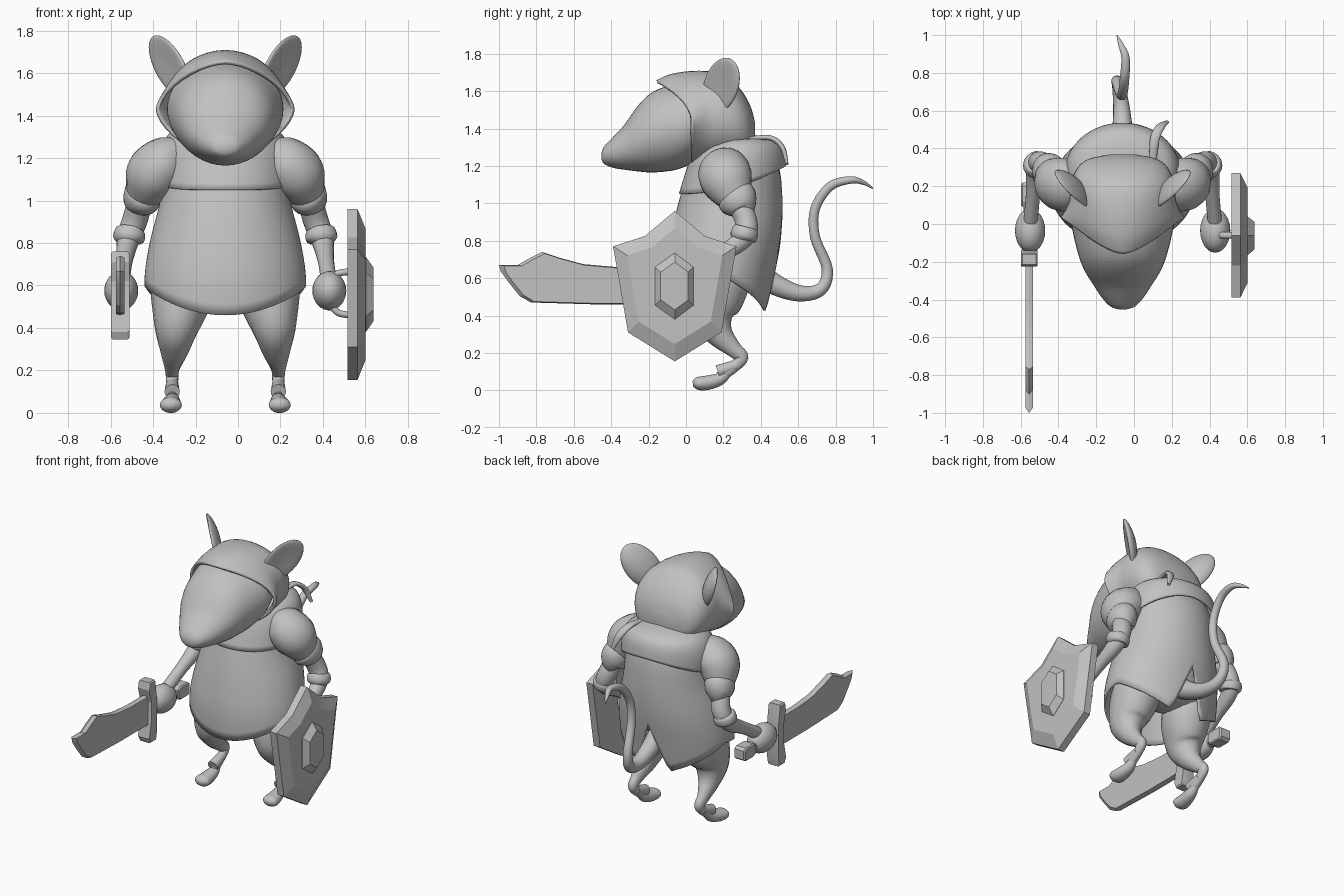
import bpy, bmesh, math
from mathutils import Vector

CX = -0.06                      # the figure's own mirror line
grey = bpy.data.materials.new("plain grey")
grey.diffuse_color = (0.54, 0.54, 0.54, 1)


def finish(name, bm, angle=40, thick=0):
    bmesh.ops.recalc_face_normals(bm, faces=bm.faces)
    me = bpy.data.meshes.new(name)
    bm.to_mesh(me)
    bm.free()
    me.polygons.foreach_set("use_smooth", [True] * len(me.polygons))
    me.set_sharp_from_angle(angle=math.radians(angle))
    me.materials.append(grey)
    ob = bpy.data.objects.new(name, me)
    bpy.context.collection.objects.link(ob)
    if thick:
        m = ob.modifiers.new("thickness", "SOLIDIFY")
        m.thickness, m.offset = thick, 0
    return ob


def spline(rows, n=5):
    """Catmull-Rom through rows of numbers."""
    out = []
    for i in range(len(rows) - 1):
        a, b, c, d = (rows[max(i - 1, 0)], rows[i], rows[i + 1], rows[min(i + 2, len(rows) - 1)])
        for k in range(n):
            t = k / n
            out.append([q + 0.5 * t * (r - p + t * (2 * p - 5 * q + 4 * r - s + t * (3 * (q - r) + s - p)))
                        for p, q, r, s in zip(a, b, c, d)])
    return out + [list(rows[-1])]


def loft(name, rings, cap0=True, cap1=True, angle=40, thick=0):
    bm = bmesh.new()
    vs = [[bm.verts.new(p) for p in r] for r in rings]
    n = len(vs[0])
    for a, b in zip(vs, vs[1:]):
        for i in range(n):
            j = (i + 1) % n
            bm.faces.new((a[i], a[j], b[j], b[i]))
    if cap0:
        bm.faces.new(vs[0])
    if cap1:
        bm.faces.new(vs[-1])
    return finish(name, bm, angle, thick)


def tube(name, pts, s=1, ref=(1, 0, 0), seg=18, n=5):
    """Swept round section; rows are offset x, y, z, side radius, depth radius."""
    rows = spline(pts, n)
    c = [Vector((CX + s * r[0], r[1], r[2])) for r in rows]
    rings = []
    for i, r in enumerate(rows):
        t = (c[min(i + 1, len(c) - 1)] - c[max(i - 1, 0)]).normalized()
        side = Vector(ref)
        side = (side - t * side.dot(t)).normalized()
        up = t.cross(side)
        rings.append([c[i] + side * r[3] * math.cos(2 * math.pi * k / seg)
                      + up * r[4] * math.sin(2 * math.pi * k / seg) for k in range(seg)])
    return loft(name, rings, angle=55)


def ball(name, centre, ax, ay, az, cup=0):
    """Ellipsoid on three axis vectors, optionally cupped along the second."""
    bm = bmesh.new()
    bmesh.ops.create_uvsphere(bm, u_segments=24, v_segments=16, radius=1)
    for v in bm.verts:
        x, y, z = v.co
        y += cup * (x * x + z * z)
        v.co = Vector(centre) + Vector(ax) * x + Vector(ay) * y + Vector(az) * z
    return finish(name, bm, 60)


def garment(name, table, low, top, rows=16, seg=72):
    """Cloth shell; table rows are z, half width, front y, back y."""
    dense = spline(table, 6)

    def look(z):
        for a, b in zip(dense, dense[1:]):
            if z <= b[0]:
                t = (z - a[0]) / (b[0] - a[0])
                return [p + (q - p) * t for p, q in zip(a, b)]
        return dense[-1]
    rings = []
    for i in range(rows + 1):
        ring = []
        for k in range(seg):
            a = 2 * math.pi * k / seg
            z = low(a) + (top - low(a)) * i / rows
            _, w, f, b = look(z)
            ring.append((CX + w * math.sin(a), (f + b) / 2 - (b - f) / 2 * math.cos(a), z))
        rings.append(ring)
    return loft(name, rings, cap0=False, thick=0.012)


def section(y, top, bot, w, shift=0, p=1.0, seg=40):
    """Upright head section, its top pushed forward by shift."""
    ring = []
    for k in range(seg):
        a = 2 * math.pi * k / seg
        sn, cs = math.sin(a), math.cos(a)
        ring.append((CX + math.copysign(abs(sn) ** p, sn) * w, y - shift * max(0, cs) ** 2.6,
                     (top + bot) / 2 + (top - bot) / 2 * math.copysign(abs(cs) ** p, cs)))
    return ring


def plate(name, outline, centre, layers):
    """Flat-faced plate; outline in (y, z), layers are (x, scale)."""
    cy, cz = centre
    rings = [[(x, cy + (y - cy) * k, cz + (z - cz) * k) for y, z in outline] for x, k in layers]
    return loft(name, rings, angle=15)


# tunic with a slit at the back for the tail
def hem(a):
    b = abs((a + math.pi) % (2 * math.pi) - math.pi)        # 0 front, pi back
    if b < 1.7:
        return 0.46 + 0.14 * math.sin(b / 1.7 * math.pi / 2) ** 2
    if b < 2.83:
        return 0.60 - 0.18 * (b - 1.7) / 1.13
    return 0.42 + 0.32 * (b - 2.83) / 0.311


garment("tunic", [(0.40, 0.365, -0.10, 0.43), (0.62, 0.375, -0.105, 0.47), (0.80, 0.35, -0.08, 0.50),
                  (1.00, 0.30, -0.035, 0.51), (1.20, 0.27, 0.03, 0.49), (1.33, 0.20, 0.12, 0.42)],
        hem, 1.32)
ball("hips", (CX, 0.22, 0.72), (0.30, 0, 0), (0, 0.20, 0), (0, 0, 0.16))

# shoulder cape
garment("cape", [(1.04, 0.30, -0.035, 0.53), (1.20, 0.30, 0.015, 0.53), (1.30, 0.27, 0.06, 0.51),
                 (1.345, 0.20, 0.12, 0.45), (1.36, 0.07, 0.20, 0.36)],
        lambda a: 1.05 + 0.15 * ((1 - math.cos(a)) / 2) ** 2, 1.36, 10)
tube("cape_strap", [(0.16, 0.34, 1.345, 0.02, 0.012), (0.17, 0.45, 1.35, 0.025, 0.014),
                    (0.20, 0.515, 1.30, 0.025, 0.014), (0.235, 0.54, 1.21, 0.012, 0.008)])

# head and hood
face = [(-0.452, 1.27, 1.235, 0.02), (-0.437, 1.305, 1.21, 0.065), (-0.39, 1.355, 1.19, 0.11),
        (-0.33, 1.42, 1.18, 0.15), (-0.25, 1.53, 1.17, 0.20), (-0.17, 1.60, 1.165, 0.232),
        (-0.05, 1.64, 1.18, 0.262), (0.05, 1.65, 1.22, 0.27), (0.20, 1.58, 1.28, 0.20)]
loft("head", [section(*r) for r in spline(face, 4)], angle=60)
hood = [(0.03, 1.65, 1.205, 0.32, 0.185, 1.25), (0.06, 1.685, 1.205, 0.30, 0.13, 1.15),
        (0.12, 1.70, 1.215, 0.275, 0.05, 1.03), (0.20, 1.68, 1.23, 0.265, 0, 0.93),
        (0.28, 1.61, 1.25, 0.24, 0, 0.9), (0.335, 1.52, 1.27, 0.18, 0, 0.9), (0.36, 1.43, 1.33, 0.06, 0, 0.9)]
loft("hood", [section(*r) for r in spline(hood, 4)], cap0=False, angle=60, thick=0.018)

# tail
tube("tail", [(0, 0.32, 0.68, 0.06, 0.07), (0, 0.45, 0.58, 0.058, 0.06), (-0.005, 0.60, 0.52, 0.045, 0.045),
              (-0.02, 0.72, 0.54, 0.035, 0.035), (-0.03, 0.755, 0.65, 0.03, 0.03),
              (-0.01, 0.69, 0.82, 0.027, 0.027), (0, 0.69, 0.97, 0.026, 0.026),
              (0.01, 0.77, 1.09, 0.025, 0.025), (0.015, 0.88, 1.125, 0.022, 0.02),
              (-0.01, 0.95, 1.11, 0.014, 0.012), (-0.03, 0.998, 1.08, 0.003, 0.003)])

# paired limbs and ears
for s, side in ((1, "right"), (-1, "left")):
    ball("ear_" + side, (CX + s * 0.248, 0.205, 1.63), (s * 0.08, 0.095, 0.01),
         (s * 0.018, -0.022, 0), (s * 0.055, 0.02, 0.148), cup=0.8)
    tube("leg_" + side, [(0.19, 0.22, 0.70, 0.10, 0.10), (0.20, 0.20, 0.62, 0.145, 0.15),
                         (0.21, 0.165, 0.52, 0.14, 0.155), (0.23, 0.14, 0.40, 0.105, 0.125),
                         (0.24, 0.18, 0.30, 0.07, 0.075), (0.25, 0.255, 0.22, 0.038, 0.045),
                         (0.25, 0.298, 0.175, 0.03, 0.036), (0.25, 0.25, 0.12, 0.028, 0.03),
                         (0.25, 0.18, 0.07, 0.028, 0.03)], s)
    tube("ankle_cuff_" + side, [(0.25, 0.27, 0.135, 0.03, 0.03), (0.25, 0.17, 0.10, 0.036, 0.036)], s, n=2)
    tube("foot_" + side, [(0.25, 0.23, 0.10, 0.02, 0.02), (0.25, 0.18, 0.06, 0.036, 0.034),
                          (0.255, 0.11, 0.04, 0.048, 0.039), (0.257, 0.06, 0.037, 0.05, 0.034),
                          (0.257, 0.037, 0.034, 0.02, 0.015)], s)
    tube("sleeve_" + side, [(0.20, 0.18, 1.25, 0.05, 0.05), (0.26, 0.195, 1.205, 0.11, 0.125),
                            (0.335, 0.215, 1.13, 0.132, 0.142), (0.375, 0.255, 1.05, 0.098, 0.108),
                            (0.395, 0.29, 1.0, 0.065, 0.07)], s)
    tube("sleeve_cuff_" + side, [(0.375, 0.25, 1.055, 0.07, 0.07), (0.38, 0.26, 1.04, 0.09, 0.104),
                                 (0.392, 0.285, 1.01, 0.09, 0.104), (0.402, 0.31, 0.975, 0.075, 0.078),
                                 (0.403, 0.312, 0.97, 0.05, 0.05)], s, n=3)
    tube("forearm_" + side, [(0.40, 0.28, 1.0, 0.06, 0.06), (0.425, 0.32, 0.91, 0.06, 0.06),
                             (0.45, 0.32, 0.84, 0.056, 0.058), (0.465, 0.27, 0.78, 0.048, 0.05),
                             (0.475, 0.15, 0.71, 0.038, 0.04), (0.487, 0.02, 0.63, 0.038, 0.04)], s)
    tube("elbow_band_" + side, [(0.445, 0.325, 0.865, 0.05, 0.05), (0.447, 0.322, 0.855, 0.07, 0.07),
                                (0.455, 0.305, 0.82, 0.074, 0.072), (0.457, 0.30, 0.80, 0.05, 0.05)], s, n=3)
    ball("hand_" + side, (CX + s * 0.49, -0.035, 0.575), (0.08, 0, 0), (0, 0.115, -0.02), (0, 0.02, 0.09))

# sword
SX = -0.555
plate("blade", [(-0.19, 0.66), (-0.38, 0.66), (-0.55, 0.675), (-0.68, 0.71), (-0.77, 0.74), (-0.84, 0.705),
                (-0.90, 0.67), (-1.0, 0.67), (-0.99, 0.635), (-0.95, 0.58), (-0.89, 0.505), (-0.83, 0.47),
                (-0.50, 0.46), (-0.19, 0.46)], (-0.45, 0.57),
      [(SX - 0.02, 0.95), (SX, 1), (SX + 0.02, 0.95)])
plate("sword_guard", [(-0.20, 0.50), (-0.225, 0.38), (-0.21, 0.345), (-0.15, 0.345), (-0.14, 0.40), (-0.14, 0.50),
                      (-0.14, 0.62), (-0.15, 0.70), (-0.16, 0.76), (-0.215, 0.76), (-0.225, 0.71), (-0.20, 0.62)],
      (-0.18, 0.55), [(SX - 0.043, 0.96), (SX - 0.035, 1), (SX + 0.035, 1), (SX + 0.043, 0.96)])
tube("sword_grip", [(0, -0.16, 0.56, 0.03, 0.03), (0, 0.10, 0.56, 0.03, 0.03)], n=2).location.x = SX - CX
plate("sword_pommel", [(0.09, 0.53), (0.12, 0.515), (0.20, 0.515), (0.22, 0.53),
                       (0.22, 0.59), (0.20, 0.605), (0.12, 0.605), (0.09, 0.59)], (0.15, 0.56),
      [(SX - 0.042, 0.85), (SX - 0.034, 1), (SX + 0.034, 1), (SX + 0.042, 0.85)])

# shield, its boss and its grip
plate("shield", [(-0.06, 0.96), (-0.22, 0.825), (-0.39, 0.77), (-0.31, 0.31), (-0.06, 0.155),
                 (0.19, 0.31), (0.27, 0.77), (0.10, 0.825)], (-0.06, 0.56),
      [(0.515, 1), (0.563, 1), (0.60, 0.77)])
plate("shield_boss", [(-0.06, 0.735), (-0.165, 0.66), (-0.165, 0.455), (-0.06, 0.38), (0.04, 0.455), (0.04, 0.66)],
      (-0.06, 0.56), [(0.59, 1), (0.602, 1), (0.637, 0.72)])
tube("shield_grip", [(0.59, -0.06, 0.665, 0.018, 0.016), (0.52, -0.06, 0.65, 0.018, 0.016),
                     (0.485, -0.06, 0.57, 0.018, 0.016), (0.52, -0.06, 0.48, 0.018, 0.016),
                     (0.59, -0.06, 0.46, 0.018, 0.016)], ref=(0, 1, 0))
